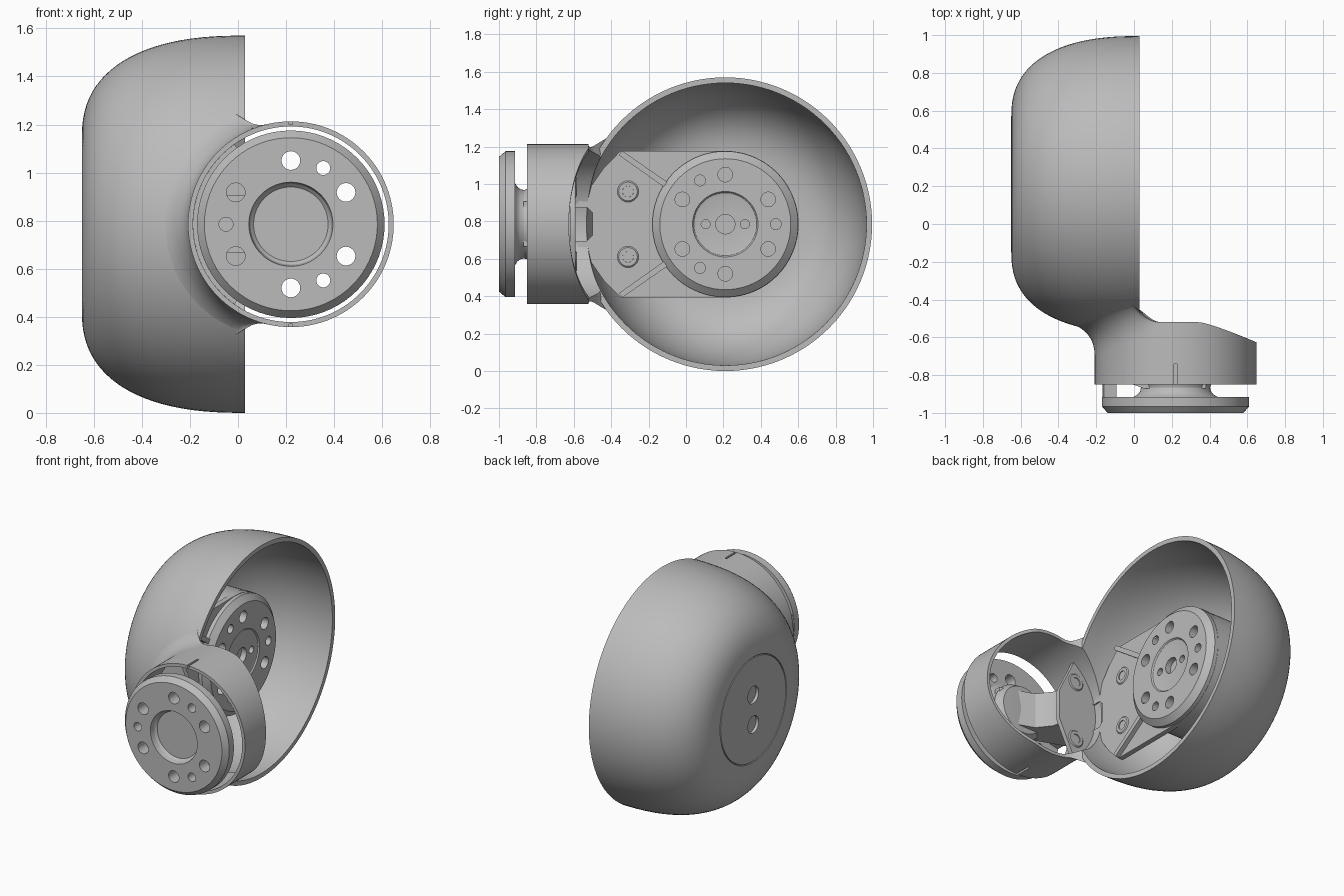
import bpy, bmesh, math
from mathutils import Matrix, Vector

if "Cube" in bpy.data.objects:
    bpy.data.objects.remove(bpy.data.objects["Cube"])

grey = bpy.data.materials.new("plain grey")
grey.use_nodes = True
grey.diffuse_color = (0.5, 0.5, 0.5, 1)
grey.node_tree.nodes["Principled BSDF"].inputs["Base Color"].default_value = (0.5, 0.5, 0.5, 1)

ZC, YC, XC = 0.785, 0.21, 0.22      # axis height, bowl axis y, collar axis x
RC, RI = 0.428, 0.407               # collar outer and inner radius
FLAT, POWER = 0.355, 2.42           # bowl's flat back radius, shoulder fullness
PLATE = -0.168                      # bracket plate's face


def frame(right, out, origin):
    """Local x = right, y = world up, z = out."""
    m = Matrix((right, (0, 0, 1), out)).transposed().to_4x4()
    return Matrix.Translation(origin) @ m


def front_frame(y):
    return frame((1, 0, 0), (0, -1, 0), (XC, y, ZC))


def side_frame(x):
    return frame((0, 1, 0), (1, 0, 0), (x, YC, ZC))


def finish(name, bm, matrix=Matrix()):
    bmesh.ops.remove_doubles(bm, verts=bm.verts, dist=1e-5)
    bmesh.ops.recalc_face_normals(bm, faces=bm.faces)
    bm.transform(matrix)
    me = bpy.data.meshes.new(name)
    bm.to_mesh(me)
    bm.free()
    me.materials.append(grey)
    ob = bpy.data.objects.new(name, me)
    bpy.context.collection.objects.link(ob)
    return ob


def loft(name, loops, matrix=Matrix(), closed=True):
    """Skin a ring of equal sections; closed joins each section's ends."""
    bm = bmesh.new()
    rows = [[bm.verts.new(p) for p in loop] for loop in loops]
    n = len(rows[0])
    for a, b in zip(rows, rows[1:] + rows[:1]):
        for i in range(n if closed else n - 1):
            j = (i + 1) % n
            bm.faces.new((a[i], a[j], b[j], b[i]))
    return finish(name, bm, matrix)


def lathe(name, profile, matrix, seg=72):
    """Revolve (radius, height) points, starting and ending on the axis."""
    loops = []
    for k in range(seg):
        t = math.tau * k / seg
        loops.append([(r * math.cos(t), r * math.sin(t), h) for r, h in profile])
    return loft(name, loops, matrix, closed=False)


def prism(name, points, low, high, matrix=Matrix()):
    bm = bmesh.new()
    ends = [[bm.verts.new((x, y, z)) for x, y in points] for z in (low, high)]
    for end in ends:
        bm.faces.new(end)
    for i in range(len(points)):
        bm.faces.new((ends[0][i - 1], ends[0][i], ends[1][i], ends[1][i - 1]))
    return finish(name, bm, matrix)


def drill(target, holes, matrix):
    """Cut cylinders given as (x, y, radius, low, high) in a local frame."""
    bm = bmesh.new()
    for x, y, r, low, high in holes:
        bmesh.ops.create_cone(bm, cap_ends=True, segments=72 if r > 0.2 else 24,
                              radius1=r, radius2=r, depth=high - low,
                              matrix=Matrix.Translation((x, y, (low + high) / 2)))
    subtract(target, finish("hole_cutter", bm, matrix))


def subtract(target, cutter):
    cutter.hide_render = True
    mod = target.modifiers.new("cut", "BOOLEAN")
    mod.operation, mod.solver, mod.object = "DIFFERENCE", "EXACT", cutter
    bpy.context.view_layer.objects.active = target
    bpy.ops.object.modifier_apply(modifier=mod.name)
    bpy.data.objects.remove(cutter)


def polar(r, degrees):
    a = math.radians(degrees)
    return r * math.cos(a), r * math.sin(a)


# Bowl: full rounded shoulder, flat back with a round seam, thin wall
def bowl_radius(x):
    u = min(max((0.03 - x) / 0.68, 0), 1)
    return FLAT + (ZC - FLAT) * (1 - u ** POWER) ** (1 / POWER)


def bowl_front(x, z):
    return YC - math.sqrt(max(bowl_radius(x) ** 2 - z * z, 0))


outer = []
for i in range(25):
    t = math.pi / 2 * i / 24
    x = 0.03 - 0.68 * math.sin(t) ** (2 / POWER)
    outer.append((bowl_radius(x), x))
inner = [(r - 0.03, 0.03 + (x - 0.03) * 0.945) for r, x in outer]
seam = [(FLAT - 0.002, -0.643), (FLAT - 0.006, -0.643), (FLAT - 0.007, -0.65), (0, -0.65)]
bowl = lathe("bowl_shell", [(0, inner[-1][1])] + inner[::-1] + outer + seam, side_frame(0), 112)
drill(bowl, [(0, 0, RI, 0, 0.74)], front_frame(-0.36))
drill(bowl, [(0, s * 0.1, 0.058, -0.7, -0.63) for s in (-1, 1)], side_frame(0))

# Collar: round tube that flares into the bowl and is trimmed on its free side
loops = []
for k in range(120):
    t = math.tau * k / 120
    c, s = math.cos(t), math.sin(t)
    x = XC + RC * c
    w = min(max((0.13 - x) / 0.1, 0), 1)
    trim = -0.52 - 0.105 * (max(x - 0.35, 0) / 0.295) ** 1.2
    flare = RC + (0.05 + 0.09 * abs(c)) * w ** 3
    root = trim + (bowl_front(x, RC * s) - trim) * w * w
    tip = trim + (bowl_front(XC + flare * c, flare * s) + 0.004 - trim) * w * w
    a, b, d = Vector((RC, root - 0.14)), Vector((RC, root)), Vector((flare, tip))
    path = [Vector((RC, -0.85))]
    for i in range(9):
        q = i / 8
        path.append(a * (1 - q) ** 2 + b * 2 * q * (1 - q) + d * q * q)
    path += [Vector((RI, root + 0.015 * w)), Vector((RI, -0.85))]
    loops.append([(XC + r * c, y, ZC + r * s) for r, y in path])
collar = loft("front_collar", loops)
slot = [(XC - 0.007, -0.9), (XC + 0.007, -0.9), (XC + 0.007, -0.74), (XC - 0.007, -0.74)]
for low in (ZC + 0.415, ZC - 0.45):
    subtract(collar, prism("slot_cutter", slot, low, low + 0.035))


# Output flanges: chamfered discs with a recess, bolt holes and pin holes
def flange(name, matrix, face, recess, pin_start):
    profile = [(0, -recess), (0.155, -recess), (0.168, -recess * 0.7), (0.175, 0), (face, 0),
               (0.39, -0.035), (0.39, -0.085), (0.222, -0.085), (0.2, -0.098),
               (0.187, -0.115), (0.182, -0.14), (0, -0.14)]
    ob = lathe(name, profile, matrix, 72)
    holes = [(*polar(0.265, 30 + 60 * i), 0.039, -0.2, 0.1) for i in range(6)]
    holes += [(*polar(0.27, pin_start + 120 * i), 0.029, -0.2, 0.1) for i in range(3)]
    drill(ob, holes, matrix)
    return ob


flange("front_flange", front_frame(-1), 0.36, 0.045, 60)
side = flange("side_flange", side_frame(-0.108), 0.35, 0.012, 0)
drill(side, [(0, 0, 0.052, -0.05, 0.1)] +
      [(s * 0.105, 0, 0.024, -0.05, 0.1) for s in (-1, 1)], side_frame(-0.108))

# Stop tab between the front flange and the collar
prism("stop_tab", [polar(0.388, a) for a in range(168, 193, 4)] +
      [polar(0.32, a) for a in range(192, 167, -4)], -0.25, -0.08, front_frame(-1))

# Motor housing behind the side flange
lathe("motor_housing", [(0, -0.193), (0.385, -0.193), (0.39, -0.198), (0.39, -0.59), (0, -0.59)],
      side_frame(0))

# Bracket plate: round at one end, tapering into the collar, with a notch at the tip
taper = [(-0.56, 0.392), (-0.65, 0.3), (-0.72, 0.2), (-0.81, 0.09), (-0.74, 0.09), (-0.71, 0.06)]
plate = [polar(0.392, a) for a in range(-90, 91, 5)]
plate += taper + [(x, -y) for x, y in taper[::-1]]
prism("bracket_plate", plate, PLATE - 0.035, PLATE, side_frame(0))

# Plate ribs and countersunk bolts, mirrored above and below the axis
bolt = [(0, -0.012), (0.028, -0.012), (0.03, 0.006), (0.05, 0.006),
        (0.057, 0), (0.057, -0.02), (0, -0.02)]
for s, label in ((1, "upper"), (-1, "lower")):
    rib = [(-0.57, 0.37), (-0.55, 0.392), (-0.31, 0.225), (-0.33, 0.2)]
    prism(label + "_rib", [(y, z * s) for y, z in rib], PLATE - 0.01, PLATE + 0.03, side_frame(0))
    spot = side_frame(PLATE) @ Matrix.Translation((-0.52, s * 0.175, 0))
    lathe(label + "_plate_bolt", bolt, spot, 24)
    lathe(label + "_web_bolt", bolt, frame((-1, 0, 0), (0, 1, 0), (-0.03, -0.59, ZC + s * 0.2)), 24)

# Web crossing the collar's inner side, bent off the bracket plate
web = [polar(RI, a) for a in range(125, 236, 5)] + [(-0.12, -0.1), (-0.12, 0.1)]
prism("collar_web", web, -0.03, 0, front_frame(-0.62))

# Arm from the web to the front hub
arm = [(0.05, -0.87), (0.38, -0.87), (0.38, -0.83), (0.16, -0.75), (0.09, -0.66),
       (0.08, -0.61), (-0.12, -0.61), (-0.14, -0.8)]
prism("hub_arm", arm, ZC - 0.12, ZC + 0.12)
lathe("hub", [(0, -0.87), (0.182, -0.87), (0.19, -0.84), (0.16, -0.79), (0, -0.78)],
      frame((1, 0, 0), (0, 1, 0), (XC, 0, ZC)))

# Smooth shading with crisp edges
for ob in bpy.context.scene.objects:
    ob.select_set(ob.type == "MESH")
    if ob.type == "MESH":
        bpy.context.view_layer.objects.active = ob
bpy.ops.object.shade_smooth_by_angle(angle=math.radians(30))
